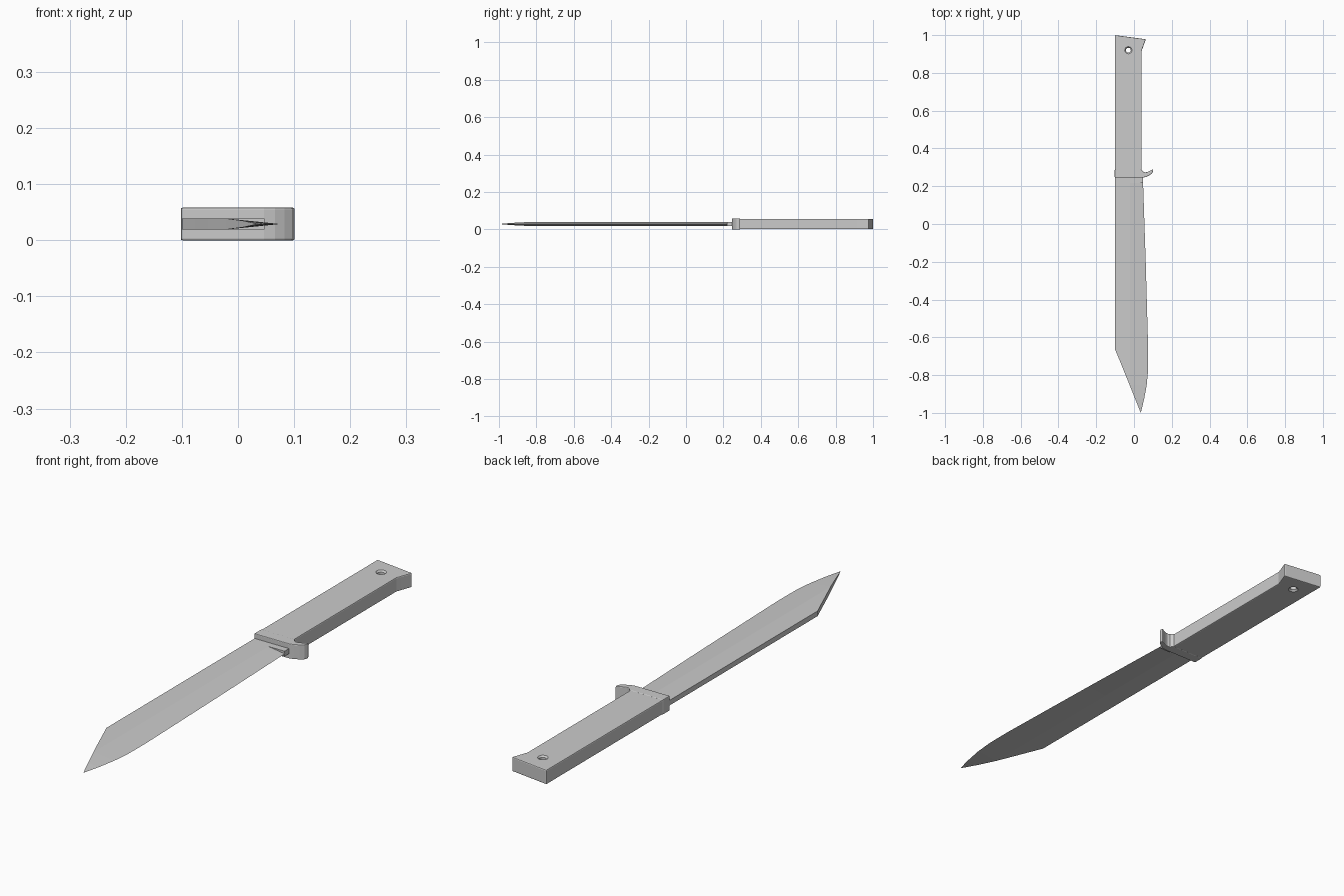
import bpy, bmesh, math

if "Cube" in bpy.data.objects:
    bpy.data.objects.remove(bpy.data.objects["Cube"])

ZC = 0.029  # mid-plane of the knife


def finish(bm, name):
    bmesh.ops.recalc_face_normals(bm, faces=bm.faces[:])
    me = bpy.data.meshes.new(name)
    bm.to_mesh(me)
    bm.free()
    ob = bpy.data.objects.new(name, me)
    bpy.context.collection.objects.link(ob)
    return ob


def slab(name, outline, z0, z1, bevel=0.0):
    """Extrude an xy outline between two heights."""
    bm = bmesh.new()
    face = bm.faces.new([bm.verts.new((x, y, z0)) for x, y in outline])
    ext = bmesh.ops.extrude_face_region(bm, geom=[face])
    for v in ext["geom"]:
        if isinstance(v, bmesh.types.BMVert):
            v.co.z = z1
    ob = finish(bm, name)
    if bevel:
        m = ob.modifiers.new("soft_edges", "BEVEL")
        m.width = bevel
        m.segments = 2
        m.limit_method = "ANGLE"
        m.angle_limit = math.radians(40)
    return ob


def loft(name, rings):
    """Skin closed rings of equal count and cap both ends."""
    bm = bmesh.new()
    vs = [[bm.verts.new(p) for p in r] for r in rings]
    n = len(rings[0])
    for a, b in zip(vs, vs[1:]):
        for i in range(n):
            j = (i + 1) % n
            bm.faces.new((a[i], a[j], b[j], b[i]))
    bm.faces.new(vs[0])
    bm.faces.new(vs[-1])
    bmesh.ops.remove_doubles(bm, verts=bm.verts[:], dist=1e-5)
    return finish(bm, name)


# Blade: stations of (y, spine x, edge x), flat flank then ground bevel
SHOULDER, HALF = -0.022, 0.010
stations = [(0.22, -0.100, 0.048), (-0.20, -0.100, 0.062),
            (-0.665, -0.100, 0.075), (-0.72, -0.077, 0.075),
            (-0.78, -0.053, 0.074), (-0.855, -0.022, 0.067),
            (-0.93, 0.008, 0.053), (-0.998, 0.0352, 0.0362)]
rings = []
for y, s, e in stations:
    h = HALF * min(1, (e - s) / (e - SHOULDER))
    m = max(SHOULDER, s + 0.0005)
    rings.append([(s, y, ZC - h), (m, y, ZC - h), (e, y, ZC),
                  (m, y, ZC + h), (s, y, ZC + h)])
loft("blade", rings)

# Unsharpened root of the blade
slab("blade_root", [(-0.1, 0.218), (0.047, 0.218), (0.047, 0.26), (-0.1, 0.26)],
     ZC - HALF, ZC + HALF)

# Handle with flared pommel
handle = slab("handle", [(-0.101, 0.25), (0.040, 0.25), (0.040, 0.915),
                         (0.046, 0.932), (0.063, 0.978), (-0.101, 1.0)],
              0.001, 0.057, 0.004)

# Guard with curved finger hook
slab("guard", [(-0.102, 0.245), (0.046, 0.245), (0.066, 0.250), (0.083, 0.259),
               (0.096, 0.269), (0.101, 0.280), (0.100, 0.290), (0.088, 0.284),
               (0.072, 0.276), (0.060, 0.273), (0.050, 0.276), (0.041, 0.288),
               (-0.102, 0.288)],
     0.0, 0.058, 0.003)

# Countersunk lanyard hole
hole = [(0.024, -0.004), (0.013, 0.007), (0.013, 0.051), (0.024, 0.062)]
cutter = loft("lanyard_hole_cutter",
              [[(-0.030 + r * math.cos(i * math.tau / 24),
                 0.920 + r * math.sin(i * math.tau / 24), z) for i in range(24)]
               for r, z in hole])
cutter.hide_render = True
cutter.hide_set(True)
cut = handle.modifiers.new("lanyard_hole", "BOOLEAN")
cut.operation = "DIFFERENCE"
cut.solver = "EXACT"
cut.object = cutter
